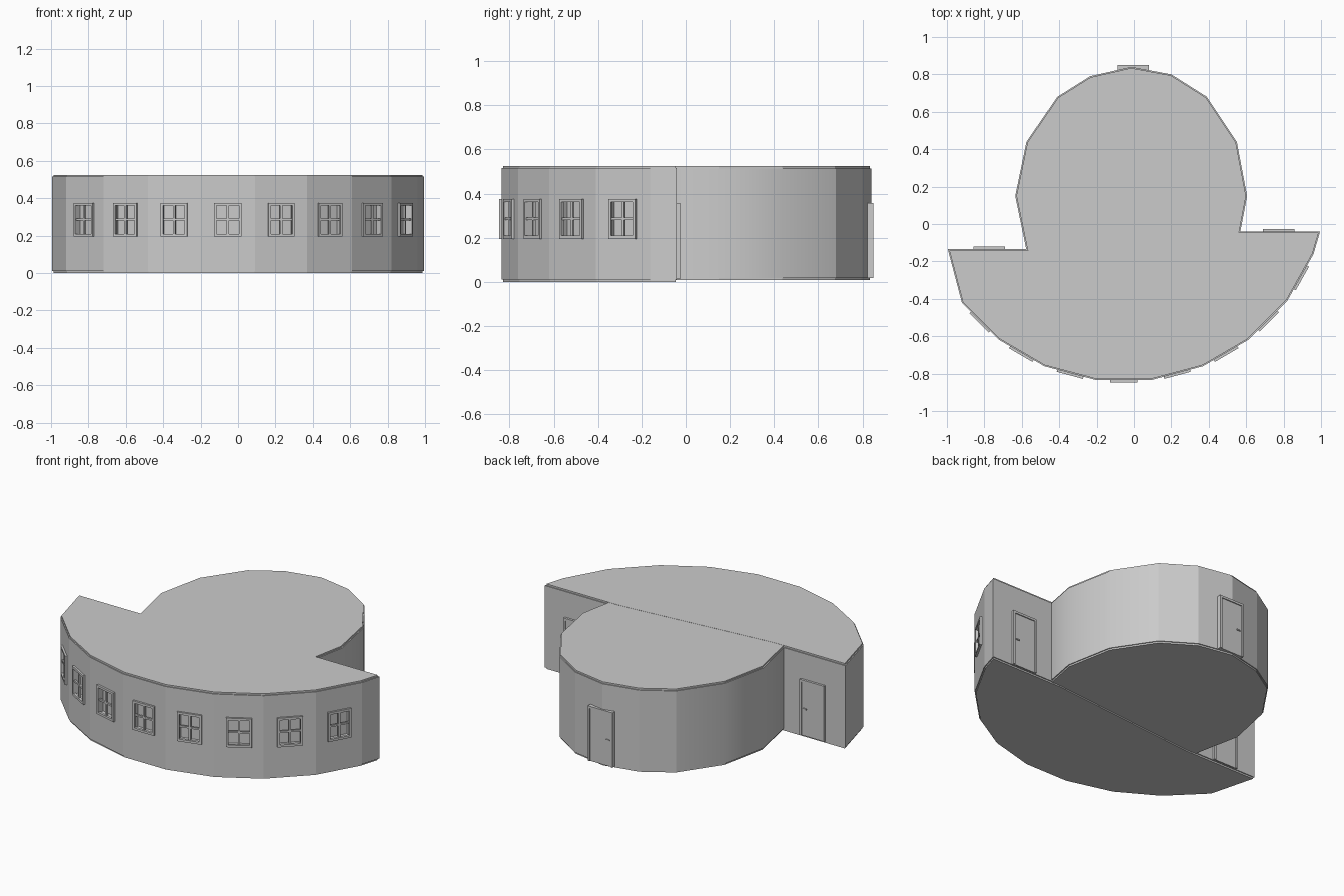
import bpy, bmesh, math
from mathutils import Vector, Matrix

if "Cube" in bpy.data.objects:
    bpy.data.objects.remove(bpy.data.objects["Cube"])

FRONT = [(-0.995, -0.135), (-0.92, -0.42), (-0.72, -0.62), (-0.48, -0.76), (-0.20, -0.835),
         (0.09, -0.835), (0.37, -0.76), (0.61, -0.62), (0.82, -0.41), (0.96, -0.16),
         (0.995, -0.04), (0.50, -0.04), (-0.50, -0.135)]
ARC = [(0.605, 0.15), (0.55, 0.44), (0.39, 0.68), (0.20, 0.80), (-0.015, 0.84),
       (-0.235, 0.79), (-0.41, 0.68), (-0.575, 0.44), (-0.635, 0.15)]
ROUND = ARC + [(x, 0.30 - y) for x, y in reversed(ARC[1:-1])]


def inset(pts, d):
    """Offset a counter-clockwise outline inwards."""
    out = []
    for i, p in enumerate(pts):
        p = Vector(p)
        a = (p - Vector(pts[i - 1])).normalized()
        b = (Vector(pts[(i + 1) % len(pts)]) - p).normalized()
        n = Vector((-a.y - b.y, a.x + b.x)).normalized()
        out.append(p + n * d / max(n.dot(Vector((-a.y, a.x))), 0.4))
    return out


def make_object(name, bm):
    me = bpy.data.meshes.new(name)
    bm.to_mesh(me)
    bm.free()
    ob = bpy.data.objects.new(name, me)
    bpy.context.collection.objects.link(ob)
    return ob


def building(name, pts, z0, z1, smooth_below=None):
    """Walls with a slightly inset floor and roof slab."""
    bm = bmesh.new()
    small, lip = inset(pts, 0.006), 0.01
    levels = [(z0, small), (z0 + lip, small), (z0 + lip, pts),
              (z1 - lip, pts), (z1 - lip, small), (z1, small)]
    rings = [[bm.verts.new((p[0], p[1], z)) for p in ring] for z, ring in levels]
    n = len(pts)
    for k in range(5):
        lo, hi = rings[k], rings[k + 1]
        for i in range(n):
            j = (i + 1) % n
            f = bm.faces.new((lo[i], lo[j], hi[j], hi[i]))
            if k == 2 and smooth_below is not None:
                f.smooth = f.calc_center_median().y < smooth_below
    bm.faces.new(rings[0][::-1])
    bm.faces.new(rings[-1])
    bmesh.ops.recalc_face_normals(bm, faces=bm.faces)
    if smooth_below is not None:
        for e in bm.edges:
            if abs(e.verts[0].co.z - e.verts[1].co.z) < 1e-6:
                e.smooth = False
    return make_object(name, bm)


def box(bm, x0, x1, y0, y1, z0, z1, mat):
    """Box in wall space: x along the wall, y outwards (negative), z up."""
    m = Matrix.Translation(((x0 + x1) / 2, (y0 + y1) / 2, (z0 + z1) / 2))
    s = Matrix.Diagonal((x1 - x0, y1 - y0, z1 - z0, 1))
    bmesh.ops.create_cube(bm, size=1, matrix=mat @ m @ s)


def wall_matrix(x, y, ang):
    return Matrix.Translation((x, y, 0)) @ Matrix.Rotation(ang, 4, 'Z')


front_body = building("front_wing", FRONT, 0.0, 0.525)
building("round_hall", ROUND, 0.008, 0.524, smooth_below=0.62)

# Windows along the curved front, with recessed panes cut into the wall
W, Z0, Z1, ZM = 0.0725, 0.195, 0.375, 0.286
cut = bmesh.new()
for i in range(1, 9):
    a, b = Vector(FRONT[i]), Vector(FRONT[i + 1])
    c, d = (a + b) / 2, b - a
    mat = wall_matrix(c.x, c.y, math.atan2(d.y, d.x))
    box(cut, -W + 0.008, W - 0.008, -0.02, 0.03, Z0 + 0.008, Z1 - 0.008, mat)
    bm = bmesh.new()
    for s in (-1, 1):
        x = s * (W - 0.0065)
        box(bm, x - 0.0065, x + 0.0065, -0.012, 0.004, Z0, Z1, mat)
    box(bm, -W, W, -0.012, 0.004, Z0, Z0 + 0.014, mat)
    box(bm, -W, W, -0.012, 0.004, Z1 - 0.014, Z1, mat)
    box(bm, -0.006, 0.006, -0.006, 0.006, Z0, Z1, mat)
    box(bm, -W + 0.01, W - 0.01, -0.006, 0.006, ZM - 0.005, ZM + 0.005, mat)
    make_object(f"window_{i}", bm)
cutter = make_object("window_cutter", cut)
cutter.hide_render = True
cutter.hide_set(True)
mod = front_body.modifiers.new("panes", 'BOOLEAN')
mod.object = cutter
mod.solver = 'EXACT'

# Back doors: frame, leaf and handle; hs is the handle side
for name, x, y, z, hs in (("left_door", -0.775, -0.135, 0.012, -1),
                          ("right_door", 0.773, -0.04, 0.012, -1),
                          ("back_door", -0.005, 0.835, 0.018, 1)):
    mat = wall_matrix(x, y, math.pi)
    bm = bmesh.new()
    for s in (-1, 1):
        box(bm, s * 0.078 - 0.006, s * 0.078 + 0.006, -0.014, 0.02, z, 0.357, mat)
    box(bm, -0.084, 0.084, -0.014, 0.02, 0.343, 0.357, mat)
    box(bm, -0.073, 0.073, -0.008, 0.02, z, 0.345, mat)
    box(bm, hs * 0.05 - 0.012, hs * 0.05 + 0.012, -0.014, 0.0, 0.176, 0.183, mat)
    make_object(name, bm)
